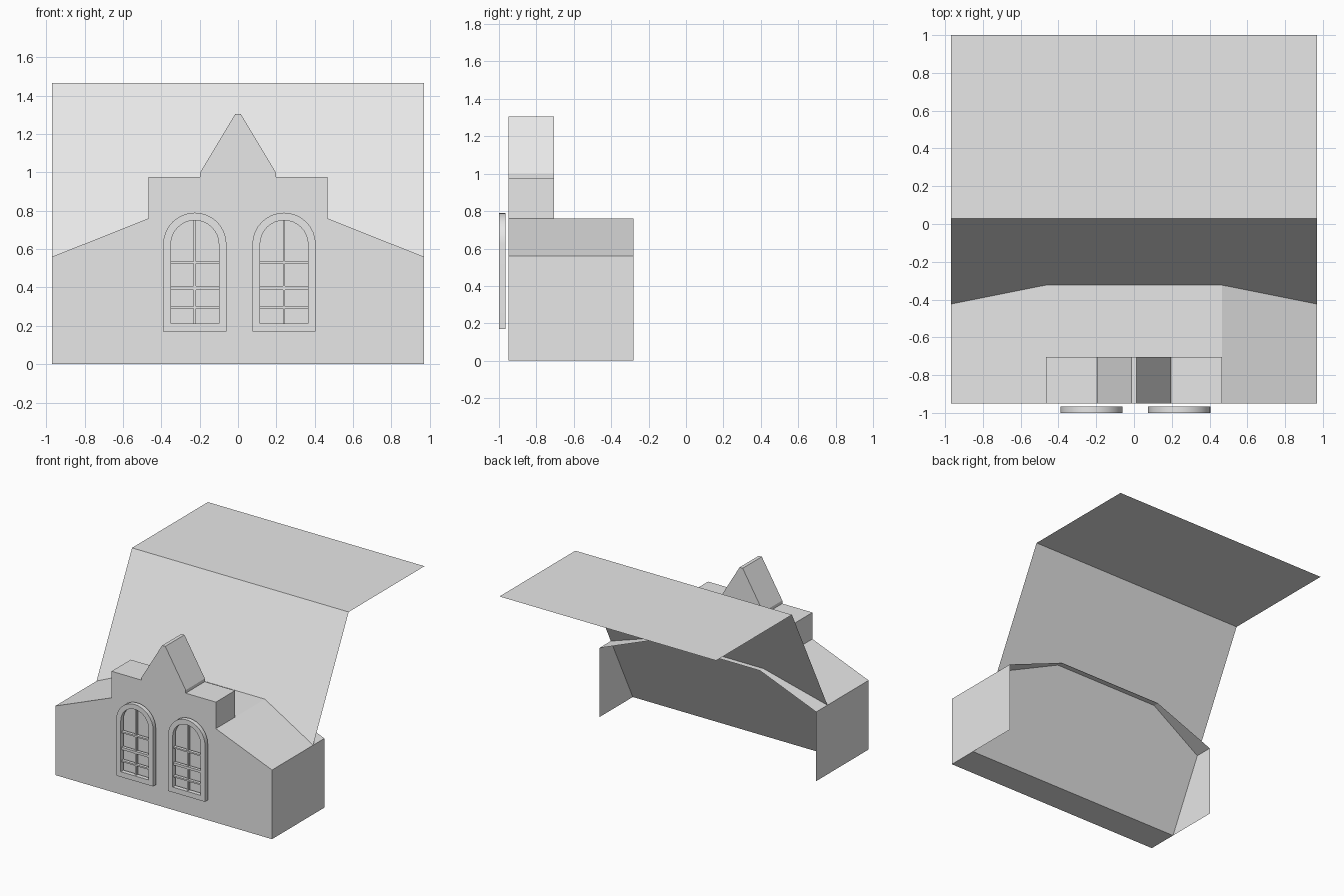
import bpy, bmesh, math

cube = bpy.data.objects.get("Cube")
if cube:
    bpy.data.objects.remove(cube, do_unlink=True)

grey = bpy.data.materials.new("plain_grey")
grey.use_nodes = True
grey.diffuse_color = (0.8, 0.8, 0.8, 1)
grey.node_tree.nodes["Principled BSDF"].inputs["Base Color"].default_value = (0.8, 0.8, 0.8, 1)

HALF, FRONT, GABLE_BACK, SIDE_BACK = 0.97, -0.95, -0.705, -0.28
EAVE, SHOULDER, ROOF_TOP = 0.56, 0.76, 1.465


def finish(bm, name, recalc=True):
    bmesh.ops.remove_doubles(bm, verts=bm.verts, dist=0.0001)
    if recalc:
        bmesh.ops.recalc_face_normals(bm, faces=bm.faces)
    mesh = bpy.data.meshes.new(name)
    bm.to_mesh(mesh)
    bm.free()
    mesh.materials.append(grey)
    obj = bpy.data.objects.new(name, mesh)
    bpy.context.collection.objects.link(obj)
    return obj


def face(bm, pts):
    return bm.faces.new([bm.verts.new(p) for p in pts])


def strip(bm, a, b, y0, y1):
    face(bm, [(a[0], y0, a[1]), (b[0], y0, b[1]), (b[0], y1, b[1]), (a[0], y1, a[1])])


# Facade with side walls, sloping shoulders and stepped gable
right = [(HALF, 0), (HALF, EAVE), (0.467, SHOULDER), (0.467, 0.975),
         (0.197, 0.975), (0.197, 1.0), (0.014, 1.305)]
outline = right + [(-x, z) for x, z in reversed(right)]
bm = bmesh.new()
face(bm, [(x, FRONT, z) for x, z in outline])
for a, b in zip(outline, outline[1:] + outline[:1]):
    low = max(a[1], b[1]) <= SHOULDER and a[1] != b[1]
    strip(bm, a, b, FRONT, SIDE_BACK if low else GABLE_BACK)
face(bm, [(x, GABLE_BACK, z) for x, z in outline if z >= SHOULDER])
strip(bm, (0.467, SHOULDER), (-0.467, SHOULDER), GABLE_BACK, SIDE_BACK)
finish(bm, "facade", recalc=False)

# Thin roof sheet: a steep slope, then a flat rear part
bm = bmesh.new()
path = [(GABLE_BACK, 0), (0.03, ROOF_TOP), (1.0, ROOF_TOP)]
for (y0, z0), (y1, z1) in zip(path, path[1:]):
    face(bm, [(-HALF, y0, z0), (HALF, y0, z0), (HALF, y1, z1), (-HALF, y1, z1)])
finish(bm, "roof_sheet", recalc=False)


# Arched window frames with glazing bars
def arch(cx, radius, bottom, spring=0.625, steps=16):
    pts = [(cx + radius, bottom)]
    for i in range(steps + 1):
        t = math.pi * i / steps
        pts.append((cx + radius * math.cos(t), spring + radius * math.sin(t)))
    return pts + [(cx - radius, bottom)]


def window_frame(name, cx):
    outer, inner = arch(cx, 0.165, 0.17), arch(cx, 0.125, 0.212)
    y0, y1 = -1.0, -0.965
    bm = bmesh.new()
    n = len(outer)
    for i in range(n):
        j = (i + 1) % n
        strip(bm, outer[i], outer[j], y0, y1)
        strip(bm, inner[i], inner[j], y0, y1)
        for y in (y0, y1):
            face(bm, [(p[0], y, p[1]) for p in (outer[i], outer[j], inner[j], inner[i])])
    obj = finish(bm, name)
    bpy.ops.object.select_all(action="DESELECT")
    bpy.context.view_layer.objects.active = obj
    obj.select_set(True)
    bpy.ops.object.shade_smooth_by_angle(angle=math.radians(30))


def bar(name, x, z, width, height, y0, y1):
    bm = bmesh.new()
    bmesh.ops.create_cube(bm, size=1)
    bmesh.ops.scale(bm, vec=(width, y1 - y0, height), verts=bm.verts)
    bmesh.ops.translate(bm, vec=(x, (y0 + y1) / 2, z), verts=bm.verts)
    finish(bm, name)


for side, cx in (("right", -0.225), ("left", 0.24)):
    window_frame(side + "_window_frame", cx)
    bar(side + "_window_upright", cx, 0.481, 0.012, 0.538, -0.985, -0.967)
    for i, (z, h) in enumerate(((0.53, 0.012), (0.398, 0.02), (0.296, 0.012))):
        bar(f"{side}_window_crossbar_{i + 1}", cx, z, 0.25, h, -0.992, -0.967)
